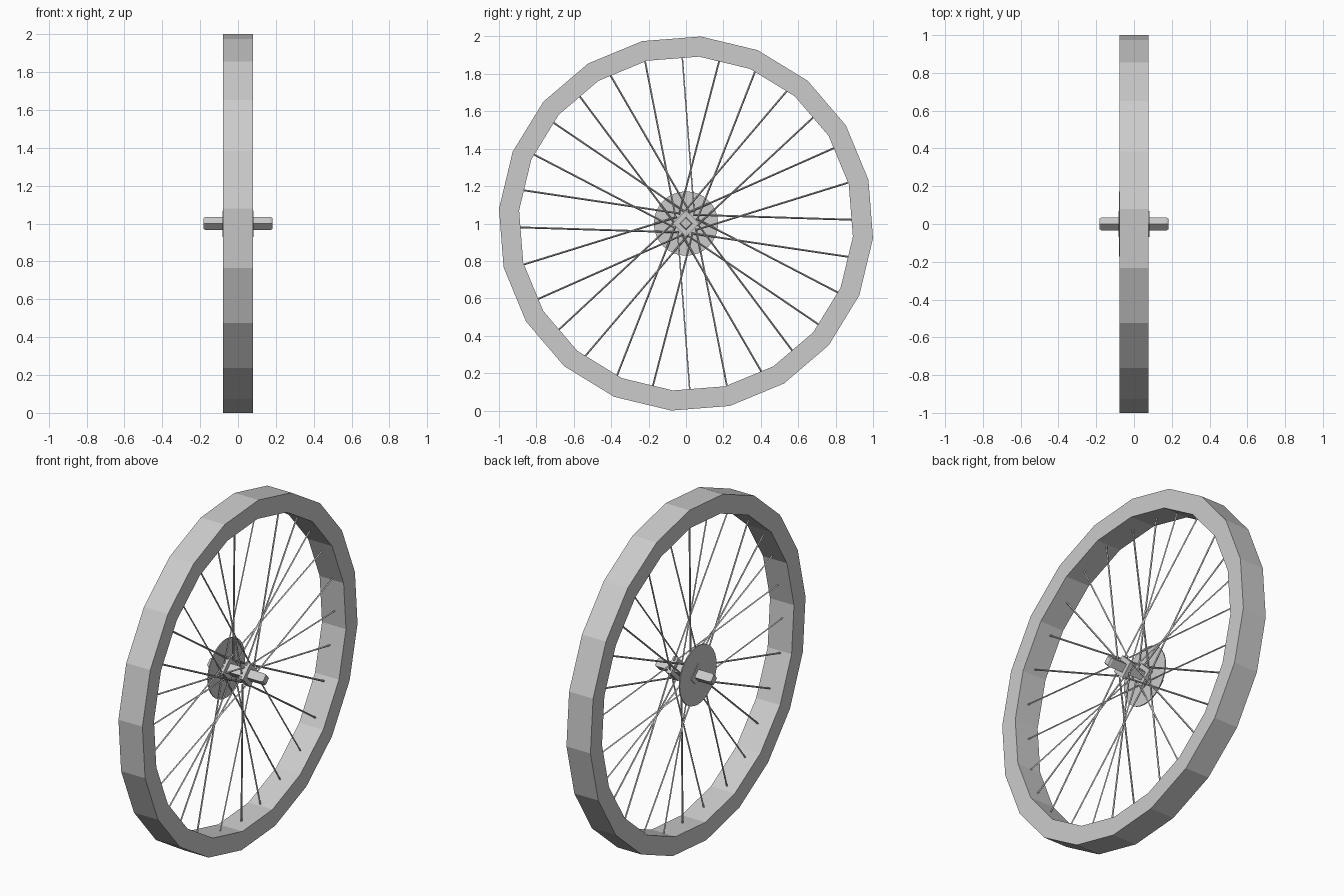
import bpy, bmesh, math
from mathutils import Vector

if "Cube" in bpy.data.objects:
    bpy.data.objects.remove(bpy.data.objects["Cube"])

CENTRE = Vector((0, 0, 1))


def lathe(name, profile, sides, start=0.0, closed=False):
    """Spin (x, radius) points around the wheel's x axis."""
    bm = bmesh.new()
    rings = []
    for x, r in profile:
        ring = []
        for i in range(sides):
            a = math.radians(start) + i * math.tau / sides
            ring.append(bm.verts.new((x, r * math.cos(a), 1 + r * math.sin(a))))
        rings.append(ring)
    count = len(rings)
    for k in range(count if closed else count - 1):
        a, b = rings[k], rings[(k + 1) % count]
        for i in range(sides):
            j = (i + 1) % sides
            bm.faces.new((a[i], a[j], b[j], b[i]))
    if not closed:
        bm.faces.new(rings[0])
        bm.faces.new(rings[-1])
    bmesh.ops.recalc_face_normals(bm, faces=bm.faces)
    mesh = bpy.data.meshes.new(name)
    bm.to_mesh(mesh)
    bm.free()
    obj = bpy.data.objects.new(name, mesh)
    bpy.context.collection.objects.link(obj)
    return obj


def polar(x, radius, degrees):
    a = math.radians(degrees)
    return CENTRE + Vector((x, radius * math.cos(a), radius * math.sin(a)))


def rod(name, start, end, radius):
    d = end - start
    bpy.ops.mesh.primitive_cylinder_add(vertices=4, radius=radius, depth=d.length,
                                        location=(start + end) / 2)
    obj = bpy.context.object
    obj.name = name
    obj.rotation_euler = d.to_track_quat('Z', 'Y').to_euler()


# Rim: twenty-sided flat ring
W = 0.078
lathe("rim", [(-W, 1.003), (W, 1.003), (W, 0.895), (-W, 0.895)], 20, -4.5, True)

# Four-sided axle with slightly tapered ends
lathe("axle", [(-0.182, 0.028), (-0.172, 0.035), (0.172, 0.035), (0.182, 0.028)], 4)

# Hub flanges
for side, label in ((-1, "left"), (1, "right")):
    lathe(label + "_hub_flange", [(side * 0.05, 0.07), (side * 0.081, 0.07)], 4)

# Brake disc on the left
lathe("brake_disc", [(-0.079, 0.172), (-0.073, 0.172)], 32)

# Crossed spokes, alternating direction and flange
for i in range(28):
    angle = 1.3 + i * 360 / 28
    turn = 50 if i % 2 == 0 else -50
    side = 1 if (i // 2) % 2 == 0 else -1
    rod("spoke", polar(side * 0.062, 0.06, angle + turn),
        polar(side * 0.008, 0.893, angle), 0.005)
